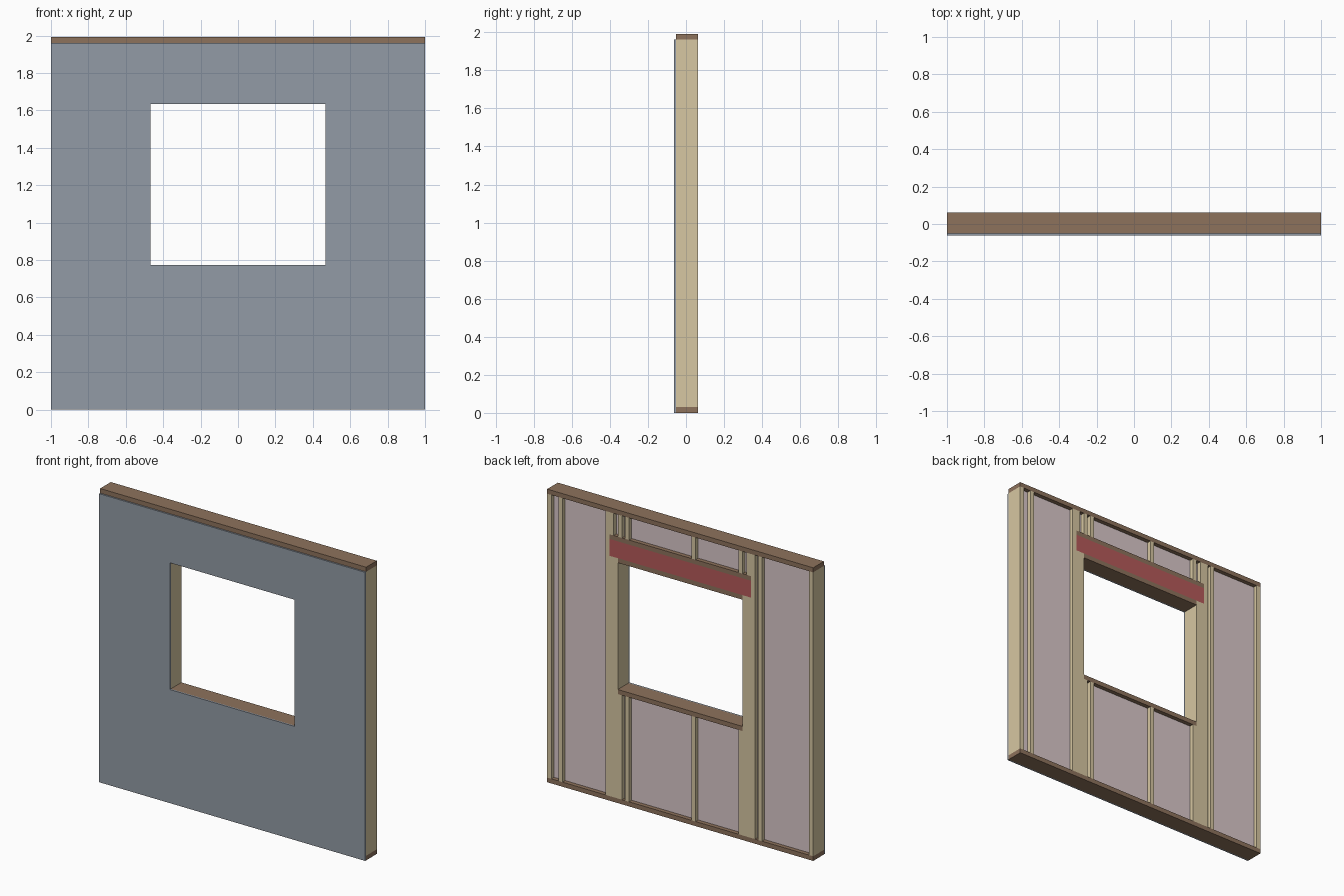
import bpy, bmesh

if "Cube" in bpy.data.objects:
    bpy.data.objects.remove(bpy.data.objects["Cube"])

# Proportions: 1 inch = 1/48 unit
T = 1.5 / 48                      # lumber thickness
YB, YF, YS = 0.0625, -0.052, -0.0625   # back face, frame front, sheathing front
YI = 0.034                        # insulation back face (recessed)
TOP = 1.992
STUD_TOP = TOP - T
W = 0.469                         # half width of opening
SILL, HEAD = 0.772, 1.633         # opening bottom and top
HB = HEAD + T                     # header bottom
HT = HB + 0.1146                  # header top
KING = W + 2 * T                  # inner face of king studs


def material(name, rgb):
    m = bpy.data.materials.new(name)
    m.diffuse_color = (*rgb, 1)
    m.use_nodes = True
    m.node_tree.nodes["Principled BSDF"].inputs["Base Color"].default_value = m.diffuse_color
    return m


STUD = material("stud_wood", (0.68, 0.57, 0.36))
PLATE = material("plate_wood", (0.27, 0.17, 0.107))
RED = material("header_red", (0.46, 0.10, 0.10))
PINK = material("insulation_pink", (0.70, 0.58, 0.59))
GREY = material("sheathing_grey", (0.29, 0.33, 0.38))


def panel(name, outline, y0, y1, mat):
    """Extrude an (x, z) outline from y0 to y1."""
    bm = bmesh.new()
    face = bm.faces.new([bm.verts.new((x, y0, z)) for x, z in outline])
    ext = bmesh.ops.extrude_face_region(bm, geom=[face])
    for v in ext["geom"]:
        if isinstance(v, bmesh.types.BMVert):
            v.co.y = y1
    bmesh.ops.recalc_face_normals(bm, faces=bm.faces)
    me = bpy.data.meshes.new(name)
    bm.to_mesh(me)
    bm.free()
    me.materials.append(mat)
    ob = bpy.data.objects.new(name, me)
    bpy.context.collection.objects.link(ob)
    return ob


def box(name, x0, x1, z0, z1, mat, y0=YF, y1=YB):
    return panel(name, [(x0, z0), (x1, z0), (x1, z1), (x0, z1)], y0, y1, mat)


def stud(name, xc, z0, z1):
    box(name, xc - T / 2, xc + T / 2, z0, z1, STUD)


def fill_bays(name, centres, z0, z1):
    """Insulation between neighbouring studs."""
    cs = sorted(centres)
    for a, b in zip(cs, cs[1:]):
        if b - a > T + 0.005:
            box(name, a + T / 2, b - T / 2, z0, z1, PINK, YF, YI)


# Plates
box("bottom_plate", -1, 1, 0, T, PLATE)
box("top_plate", -1, 1, STUD_TOP, TOP, PLATE)

# Full height studs, king studs and jack studs
kc = KING + T / 2
full_right, full_left = [kc, 0.9, 1 - T / 2], [-1 + T / 2, -0.6, -kc]
for x in full_left + full_right:
    stud("king_stud" if abs(x) == kc else "full_stud", x, T, STUD_TOP)
for s in (-1, 1):
    for i in range(2):
        stud("jack_stud", s * (W + T * (i + 0.5)), T, HB)
fill_bays("side_insulation", full_left, T, STUD_TOP)
fill_bays("side_insulation", full_right, T, STUD_TOP)

# Window sill and header
box("window_sill", -W, W, SILL - T, SILL, PLATE)
box("header_bottom_plate", -W, W, HEAD, HB, PLATE)
box("header", -KING, KING, HB, HT, RED)
box("header_top_plate", -KING, KING, HT, HT + T, PLATE)

# Short cripple studs below the sill and above the header
ec = W - T / 2
lower = [-ec, -0.1, 0.4, ec]
upper = [-KING + T / 2, -ec, -0.1, 0.4, ec, KING - T / 2]
for x in lower:
    stud("lower_cripple", x, T, SILL - T)
for x in upper:
    stud("upper_cripple", x, HT + T, STUD_TOP)
fill_bays("lower_insulation", lower, T, SILL - T)
fill_bays("upper_insulation", upper, HT + T, STUD_TOP)

# Outer sheathing: plain left panel, C-shaped right panel around the opening
box("sheathing_left", -1, -W, 0, STUD_TOP, GREY, YS, YF)
panel("sheathing_right",
      [(-W, 0), (1, 0), (1, STUD_TOP), (-W, STUD_TOP),
       (-W, HEAD), (W, HEAD), (W, SILL), (-W, SILL)], YS, YF, GREY)
